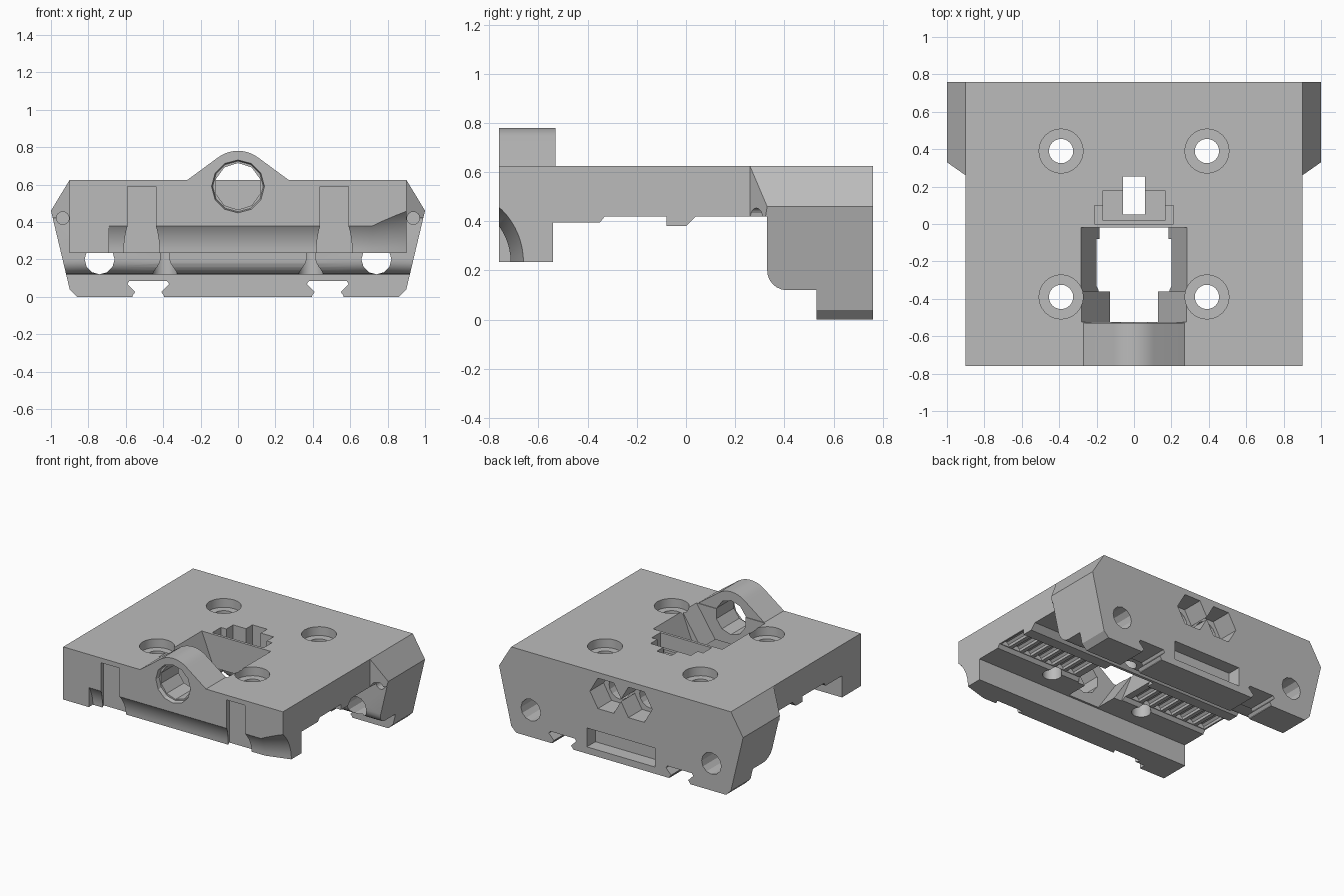
import bpy, math
from mathutils import Vector, Matrix

if "Cube" in bpy.data.objects:
    bpy.data.objects.remove(bpy.data.objects["Cube"])

grey = bpy.data.materials.new("grey_plastic")
grey.use_nodes = True
grey.diffuse_color = (0.5, 0.5, 0.5, 1)
grey.node_tree.nodes["Principled BSDF"].inputs["Base Color"].default_value = (0.5, 0.5, 0.5, 1)


def solid(name, bottom, top):
    """Closed solid between two matching rings of points."""
    n = len(bottom)
    faces = [tuple(range(n)), tuple(range(n, 2 * n))]
    faces += [(i, (i + 1) % n, (i + 1) % n + n, i + n) for i in range(n)]
    mesh = bpy.data.meshes.new(name)
    mesh.from_pydata(list(bottom) + list(top), [], faces)
    import bmesh
    bm = bmesh.new()
    bm.from_mesh(mesh)
    bmesh.ops.recalc_face_normals(bm, faces=bm.faces)
    bm.to_mesh(mesh)
    bm.free()
    ob = bpy.data.objects.new(name, mesh)
    bpy.context.collection.objects.link(ob)
    mesh.materials.append(grey)
    return ob


PLACE = {"x": lambda p, d: (d, p[0], p[1]),
         "y": lambda p, d: (p[0], d, p[1]),
         "z": lambda p, d: (p[0], p[1], d)}


def prism(name, axis, profile, a, b, end_profile=None):
    put = PLACE[axis]
    return solid(name, [put(p, a) for p in profile],
                 [put(p, b) for p in (end_profile or profile)])


def circle(cx, cy, r, n=24, turn=0.0):
    return [(cx + r * math.cos(turn + math.tau * i / n),
             cy + r * math.sin(turn + math.tau * i / n)) for i in range(n)]


def rect(x0, x1, y0, y1):
    return [(x0, y0), (x1, y0), (x1, y1), (x0, y1)]


def mirrored(half):
    return half + [(-x, z) for x, z in reversed(half)]


def combine(body, other, how="DIFFERENCE"):
    mod = body.modifiers.new(how.lower(), "BOOLEAN")
    mod.operation, mod.solver, mod.object = how, "EXACT", other
    deps = bpy.context.evaluated_depsgraph_get()
    mesh = bpy.data.meshes.new_from_object(body.evaluated_get(deps))
    body.modifiers.clear()
    body.data = mesh
    bpy.data.objects.remove(other)


# Plate with the front block and the ribs below it
plate = [(-.76, .625), (-.76, .235), (-.54, .235), (-.54, .395), (-.35, .395),
         (-.33, .42), (-.08, .42), (-.08, .38), (0, .38), (.04, .42),
         (.5, .42), (.5, .625)]
body = prism("carriage_body", "x", plate, -.9, .9)

# Back block: flared outline limited by its stepped side profile
back = prism("back_block", "y", mirrored([(.86, 0), (.9, .04), (1, .46), (.9, .625)]), .25, .76)
corner = [(.41 - .08 * math.sin(t), .2 - .08 * math.cos(t))
          for t in (math.radians(15 * i) for i in range(7))]
side = [(.8, .7), (.8, -.1), (.53, -.1), (.53, .12)] + corner + [(.33, .42), (.26, .42), (.26, .7)]
combine(back, prism("side_limit", "x", side, -1.1, 1.1), "INTERSECT")
for s in (-1, 1):
    wedge = [(s * .9, .26), (s * 1.05, .365), (s * 1.05, .2), (s * .9, .2)]
    combine(back, prism("wing_chamfer", "z", wedge, .3, .7))
combine(body, back, "UNION")

# Raised cable ring at the front
lobe = [(.27, .6), (.27, .625), (.115, .742)]
arch = [(.18 * math.sin(a), .6 + .18 * math.cos(a))
        for a in (math.radians(d) for d in range(36, -37, -6))]
lobe = lobe[:2] + arch + [(-.27, .625), (-.27, .6)]
combine(body, prism("ring_lobe", "y", lobe, -.76, -.53), "UNION")

# Central pocket with sloping walls, narrower towards the front
for y0, y1, low in ((-.36, -.02, .165), (-.525, -.35, .085)):
    combine(body, prism("pocket", "z", rect(-low, low, y0, y1), .33, .63,
                        rect(-.285, .285, y0, y1)))

# Ring bore with a wider lip
combine(body, prism("ring_bore", "y", circle(0, .59, .125, 10, math.pi / 10), -.8, -.4))
combine(body, prism("ring_lip", "y", circle(0, .59, .15, 12), -.8, -.73,
                    circle(0, .59, .135, 12)))

# Stepped sensor pocket and its through slot
for w, y0, y1, floor in ((.21, .0, .1, .52), (.165, .02, .18, .5), (.06, .05, .255, .3)):
    combine(body, prism("sensor_pocket", "z", rect(-w, w, y0, y1), floor, .7))

# Four counterbored bolt holes
for sx in (-1, 1):
    for sy in (-1, 1):
        x, y = sx * .39, sy * .39
        combine(body, prism("counterbore", "z", circle(x, y, .118), .56, .7))
        combine(body, prism("bolt_hole", "z", circle(x, y, .065), -.1, .7))

# Concave channel along the front edge, flaring at one end
combine(body, prism("front_channel", "x", circle(-.96, .235, .247, 64), -.69, .73))
combine(body, prism("channel_flare", "x", circle(-.96, .235, .247, 64), .72, .91,
                    circle(-.96, .235, .302, 64)))

for s in (-1, 1):
    # Vertical dovetail slots in the front
    slot = [(s * .515 + w, y) for w, y in
            ((-.071, -.77), (.071, -.77), (.11, -.68), (-.11, -.68))]
    combine(body, prism("front_slot", "z", slot, .2, .59))
    # Rod holes through the back block
    combine(body, prism("rod_hole", "y", circle(s * .74, .2, .08, 12), .2, .9))
    # Dovetail notches under the back block
    notch = mirrored([(.085, -.02), (.085, .005), (.07, .025), (.112, .068), (.1, .085)])
    notch = [(s * .48 + x, z) for x, z in notch]
    combine(body, prism("belt_notch", "y", notch, .2, .9))
    # Hexagonal nut traps in the back
    combine(body, prism("nut_trap", "y", circle(s * .125, .47, .13, 6), .6, .9))
    combine(body, prism("nut_seat", "y", circle(s * .125, .47, .085, 16), .48, .9))
    # Small holes in the wing fronts
    combine(body, prism("wing_hole", "y", circle(s * .937, .42, .034, 16), .2, .39))

# Rectangular recess low in the back
combine(body, prism("back_recess", "y", rect(-.28, .28, .05, .19), .66, .9))

# Row of rounded grooves under the plate
for i in range(19):
    x = -.855 + i * .095
    if abs(x) > .2:
        combine(body, prism("groove", "y", circle(x, .42, .034, 10, .1), -.325, -.085))

bpy.ops.object.select_all(action="DESELECT")
body.select_set(True)
bpy.context.view_layer.objects.active = body
bpy.ops.object.shade_smooth_by_angle(angle=math.radians(20))
